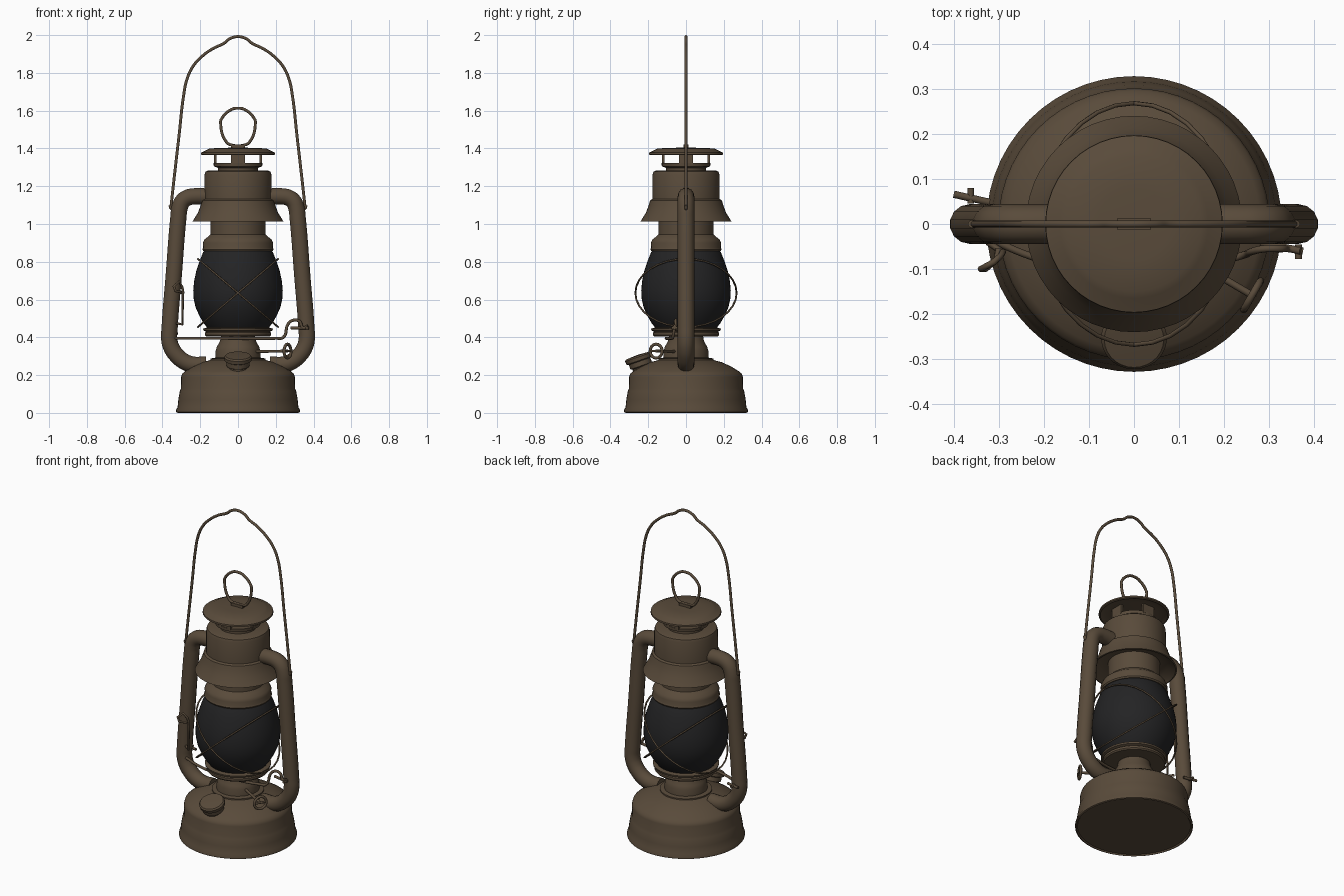
import bpy, bmesh, math
from mathutils import Vector, Matrix


def material(name, rgb):
    m = bpy.data.materials.new(name)
    m.diffuse_color = (*rgb, 1)
    return m


BROWN = material("aged brown metal", (0.100, 0.070, 0.043))
DARK = material("smoked dark glass", (0.017, 0.017, 0.018))


def finish(name, bm, mat, angle=35):
    bmesh.ops.remove_doubles(bm, verts=bm.verts, dist=1e-5)
    bmesh.ops.recalc_face_normals(bm, faces=bm.faces)
    me = bpy.data.meshes.new(name)
    bm.to_mesh(me)
    bm.free()
    ob = bpy.data.objects.new(name, me)
    bpy.context.collection.objects.link(ob)
    me.materials.append(mat)
    bpy.ops.object.select_all(action='DESELECT')
    ob.select_set(True)
    bpy.context.view_layer.objects.active = ob
    bpy.ops.object.shade_smooth_by_angle(angle=math.radians(angle))
    return ob


def lathe(name, profile, mat=BROWN, steps=48, matrix=Matrix()):
    """Turn (radius, height) points around z."""
    bm = bmesh.new()
    vs = [bm.verts.new((r, 0, z)) for r, z in profile]
    es = [bm.edges.new(p) for p in zip(vs, vs[1:])]
    bmesh.ops.spin(bm, geom=vs + es, cent=(0, 0, 0), axis=(0, 0, 1),
                   angle=math.tau, steps=steps, use_merge=False)
    bmesh.ops.transform(bm, matrix=matrix, verts=bm.verts)
    return finish(name, bm, mat)


def box(name, center, size, mat=BROWN):
    bm = bmesh.new()
    bmesh.ops.create_cube(bm, size=1, matrix=Matrix.Translation(center) @ Matrix.Diagonal((*size, 1)))
    return finish(name, bm, mat)


def wire(name, pts, radius, smooth=True, cyclic=False, res=3):
    """Round tube along a path."""
    cu = bpy.data.curves.new(name, 'CURVE')
    cu.dimensions = '3D'
    cu.bevel_depth = radius
    cu.bevel_resolution = res
    cu.resolution_u = 6
    cu.use_fill_caps = True
    sp = cu.splines.new('BEZIER' if smooth else 'POLY')
    if smooth:
        sp.bezier_points.add(len(pts) - 1)
        for b, p in zip(sp.bezier_points, pts):
            b.co = p
            b.handle_left_type = b.handle_right_type = 'AUTO'
    else:
        sp.points.add(len(pts) - 1)
        for b, p in zip(sp.points, pts):
            b.co = (*p, 1)
    sp.use_cyclic_u = cyclic
    cu.materials.append(BROWN)
    ob = bpy.data.objects.new(name, cu)
    bpy.context.collection.objects.link(ob)
    return ob


# Fuel tank
lathe("fuel_tank", [(0, 0.008), (0.315, 0.008), (0.32, 0), (0.328, 0.004), (0.328, 0.015),
                    (0.32, 0.03), (0.316, 0.07), (0.308, 0.115), (0.302, 0.13), (0.301, 0.19),
                    (0.296, 0.207), (0.28, 0.22), (0.24, 0.245), (0.19, 0.268),
                    (0.145, 0.28), (0.13, 0.285), (0, 0.285)], steps=56)

# Burner and the gallery plate that carries the globe
lathe("burner", [(0.145, 0.275), (0.145, 0.288), (0.12, 0.292), (0.118, 0.33), (0.112, 0.35),
                 (0.095, 0.38), (0.09, 0.41), (0, 0.41)])
lathe("globe_gallery", [(0, 0.405), (0.17, 0.405), (0.176, 0.412), (0.176, 0.425), (0.168, 0.43),
                        (0.183, 0.436), (0.185, 0.446), (0.165, 0.452), (0, 0.452)])

# Glass globe
lathe("glass_globe", [(0, 0.45), (0.162, 0.45), (0.182, 0.475), (0.205, 0.515), (0.225, 0.56),
                      (0.235, 0.605), (0.237, 0.65), (0.232, 0.70), (0.220, 0.755),
                      (0.203, 0.805), (0.185, 0.85), (0.175, 0.865), (0, 0.865)], DARK)

# Chimney, hood and cap
lathe("globe_collar", [(0, 0.858), (0.185, 0.858), (0.189, 0.866), (0.184, 0.875), (0.186, 0.90),
                       (0.178, 0.918), (0.16, 0.932), (0.146, 0.945), (0.145, 1.06)])
lathe("hood", [(0.145, 1.05), (0.19, 1.045), (0.232, 1.012), (0.24, 1.014), (0.234, 1.025),
               (0.212, 1.06), (0.197, 1.10), (0.19, 1.125), (0.178, 1.132), (0.177, 1.262),
               (0.172, 1.277), (0.16, 1.283), (0, 1.283)])
lathe("vent_neck", [(0.105, 1.28), (0.105, 1.297), (0.128, 1.305), (0.13, 1.324), (0.12, 1.324), (0, 1.318)])
for i in range(4):
    a = i * math.pi / 2
    size = (0.014, 0.076, 0.062) if i % 2 == 0 else (0.076, 0.014, 0.062)
    box("vent_pillar", (0.12 * math.cos(a), 0.12 * math.sin(a), 1.347), size)
lathe("top_cap", [(0, 1.372), (0.13, 1.372), (0.165, 1.374), (0.188, 1.364), (0.197, 1.368), (0.196, 1.378),
                  (0.165, 1.392), (0.15, 1.4), (0.08, 1.403), (0, 1.405)])

# Lifting ring on the cap
box("ring_mount", (0, 0, 1.411), (0.076, 0.024, 0.02))
half = [(0.04, 1.42), (0.062, 1.435), (0.092, 1.535), (0.088, 1.555), (0.035, 1.606)]
loop = half + [(0, 1.613)] + [(-x, z) for x, z in reversed(half)]
wire("lifting_ring", [(x, 0, z) for x, z in loop], 0.008, cyclic=True)

# Side air tubes
tube = [(0.15, 1.145), (0.235, 1.146), (0.27, 1.138), (0.295, 1.118), (0.309, 1.085), (0.316, 1.03),
        (0.34, 0.73), (0.362, 0.45), (0.364, 0.39), (0.352, 0.345), (0.325, 0.305),
        (0.285, 0.272), (0.24, 0.256), (0.17, 0.256)]
for name, s in (("left", -1), ("right", 1)):
    wire(name + "_air_tube", [(s * x, 0, z) for x, z in tube], 0.044, res=5)
    # Small eye where the carrying handle hooks in
    wire(name + "_handle_hook", [(s * 0.305, 0, 1.09), (s * 0.352, 0, 1.082), (s * 0.36, 0, 1.1)], 0.009)

# Carrying handle
half = [(0.355, 1.09), (0.335, 1.27), (0.312, 1.47), (0.288, 1.68), (0.272, 1.76), (0.24, 1.832),
        (0.19, 1.888), (0.13, 1.93), (0.075, 1.956), (0.045, 1.98)]
bail = half + [(0, 1.992)] + [(-x, z) for x, z in reversed(half)]
wire("carrying_handle", [(x, 0, z) for x, z in bail], 0.008)

# Crossed guard wires, front and back
for side in (-1, 1):
    for slope in (-1, 1):
        pts = []
        for i in range(17):
            a = math.pi * (i / 16 - 0.5)
            x = 0.212 * math.sin(a)
            pts.append((x, side * 0.268 * math.cos(a), 0.635 + slope * x * 0.85))
        wire("guard_wire", pts, 0.005, smooth=False, res=1)

# Globe lifting lever
wire("lift_lever", [(-0.33, -0.03, 0.395), (-0.2, -0.08, 0.395), (0, -0.105, 0.395), (0.2, -0.08, 0.395),
                    (0.24, -0.07, 0.4), (0.265, -0.06, 0.47), (0.29, -0.055, 0.49), (0.325, -0.055, 0.485),
                    (0.345, -0.055, 0.45), (0.37, -0.06, 0.46)], 0.008)
wire("lever_pin", [(0.28, -0.042, 0.45), (0.375, -0.06, 0.45)], 0.008, False)
wire("lever_pin_bar", [(0.365, -0.045, 0.45), (0.365, -0.078, 0.45)], 0.008, False)
wire("rear_pin", [(-0.32, 0.048, 0.42), (-0.4, 0.066, 0.42)], 0.008, False)
wire("rear_pin_bar", [(-0.362, 0.045, 0.42), (-0.362, 0.08, 0.42)], 0.007, False)

# Latch wire on the left tube
wire("latch_wire", [(-0.325, -0.04, 0.475), (-0.295, -0.06, 0.468), (-0.291, -0.062, 0.64), (-0.295, -0.07, 0.665),
                    (-0.312, -0.085, 0.695), (-0.34, -0.1, 0.67), (-0.33, -0.1, 0.645),
                    (-0.305, -0.08, 0.64), (-0.30, -0.055, 0.635)], 0.007, False)

# Wick adjuster: shaft with a ring key
d = Vector((0.87, -0.5, 0)).normalized()
u = Vector((-d.y, d.x, 0))
c = Vector((0.262, -0.158, 0.327))
wire("wick_shaft", [(0.06, -0.04, 0.325), c], 0.008, False)
wire("wick_key", [c + u * 0.037 * math.cos(t) + Vector((0, 0, 0.037 * math.sin(t)))
                  for t in (i * math.tau / 16 for i in range(16))], 0.008, False, True)
wire("wick_key_bar", [c - u * 0.037, c + u * 0.037], 0.006, False)

# Tilted filler cap on the front of the tank
tilt = Matrix.Translation((0, -0.252, 0.292)) @ Matrix.Rotation(math.radians(19), 4, 'X')
lathe("filler_cap", [(0, -0.075), (0.05, -0.075), (0.05, -0.05), (0.06, -0.045), (0.06, -0.02), (0.071, -0.015),
                     (0.073, 0.004), (0.066, 0.012), (0, 0.016)], steps=28, matrix=tilt)
